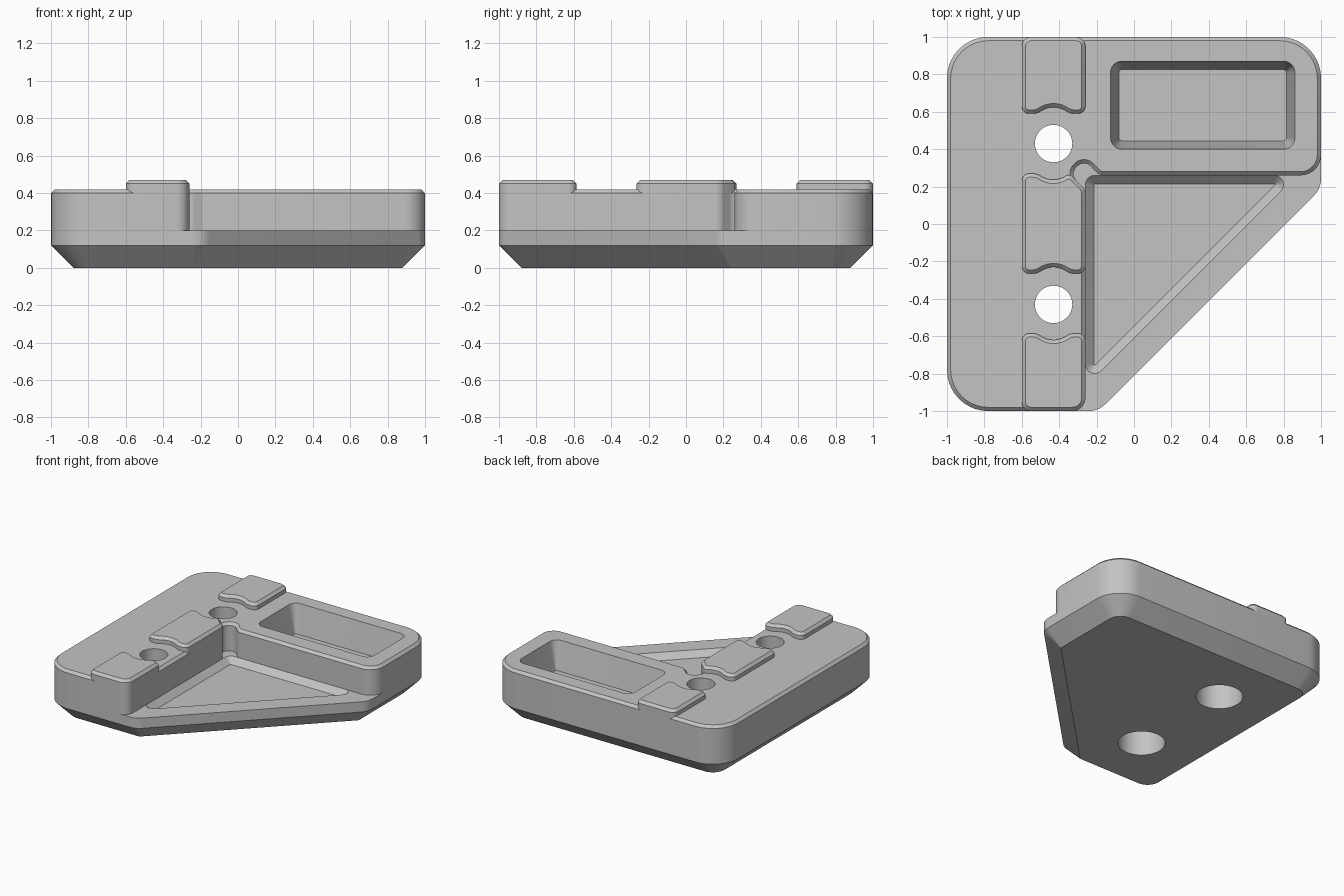
import bpy, bmesh, math
from mathutils import Vector

if "Cube" in bpy.data.objects:
    bpy.data.objects.remove(bpy.data.objects["Cube"], do_unlink=True)

GREY = (0.55, 0.55, 0.55, 1)
grey = bpy.data.materials.new("plain grey")
grey.use_nodes = True
grey.diffuse_color = GREY
grey.node_tree.nodes["Principled BSDF"].inputs["Base Color"].default_value = GREY


def rounded(corners, steps=10):
    """Counter-clockwise outline from (x, y, fillet radius) corners."""
    out, n = [], len(corners)
    for i, (x, y, r) in enumerate(corners):
        p = Vector((x, y))
        a = (Vector(corners[i - 1][:2]) - p).normalized()
        b = (Vector(corners[(i + 1) % n][:2]) - p).normalized()
        half = a.angle(b) / 2
        centre = p + (a + b).normalized() * r / math.sin(half)
        start = p + a * r / math.tan(half) - centre
        turn = math.pi - 2 * half
        if a.x * b.y - a.y * b.x > 0:
            turn = -turn
        for k in range(steps + 1):
            t = turn * k / steps
            c, s = math.cos(t), math.sin(t)
            out.append(centre + Vector((start.x * c - start.y * s, start.x * s + start.y * c)))
    return out


def inset(outline, d):
    """Move every edge inward by d."""
    out, n = [], len(outline)
    for i, p in enumerate(outline):
        u = (p - outline[i - 1]).normalized()
        v = (outline[(i + 1) % n] - p).normalized()
        m = Vector((-u.y, u.x)) + Vector((-v.y, v.x))
        out.append(p + m * (2 * d / m.length_squared))
    return out


def loft(name, outline, levels):
    """Solid through (inset, z) levels of one outline."""
    bm = bmesh.new()
    rings = [[bm.verts.new((p.x, p.y, z)) for p in inset(outline, d)] for d, z in levels]
    n = len(outline)
    for low, high in zip(rings, rings[1:]):
        for i in range(n):
            j = (i + 1) % n
            bm.faces.new((low[i], low[j], high[j], high[i]))
    bm.faces.new(rings[0][::-1])
    bm.faces.new(rings[-1])
    mesh = bpy.data.meshes.new(name)
    bm.to_mesh(mesh)
    bm.free()
    mesh.materials.append(grey)
    obj = bpy.data.objects.new(name, mesh)
    bpy.context.collection.objects.link(obj)
    return obj


def activate(obj):
    bpy.ops.object.select_all(action='DESELECT')
    obj.select_set(True)
    bpy.context.view_layer.objects.active = obj


def cut(obj, cutter):
    cutter.hide_render = True
    mod = obj.modifiers.new("cut", 'BOOLEAN')
    mod.operation, mod.solver, mod.object = 'DIFFERENCE', 'EXACT', cutter
    activate(obj)
    bpy.ops.object.modifier_apply(modifier=mod.name)


WX, WY = -0.26, 0.26        # inner walls of the raised L
HX, HY, HR = -0.43, 0.43, 0.1   # screw holes
R = 0.22

# Lower plate with a cut-off corner and chamfered underside
plate = loft("base_plate", rounded([
    (-1, -1, R), (-0.19, -1, 0.125), (1, 0.19, 0.125), (1, 1, R), (-1, 1, R)]),
    [(0.12, 0), (0, 0.12), (0, 0.2)])

# Raised L-shaped body with a relief notch in its inner corner
body = loft("raised_body", rounded([
    (-1, -1, R), (WX, -1, 0.07), (WX, 0.185, 0.06), (-0.345, 0.27, 0.05),
    (-0.265, 0.345, 0.05), (-0.185, WY, 0.06), (1, WY, 0.11), (1, 1, R), (-1, 1, R)]),
    [(0, 0.13), (0, 0.4), (0.02, 0.42)])

# Pockets, and screw holes widened from below for the screw heads
triangle = loft("triangle_cutter", rounded([
    (WX, -0.87, 0.05), (0.87, WY, 0.05), (WX, WY, 0.05)]),
    [(0.045, 0.155), (0, 0.2), (0, 0.25)])
cut(plate, triangle)
tray = loft("tray_cutter", rounded([
    (-0.125, 0.4, 0.06), (0.86, 0.4, 0.06), (0.86, 0.87, 0.06), (-0.125, 0.87, 0.06)]),
    [(0.045, 0.2), (0, 0.42), (0, 0.5)])
cut(body, tray)
cutters = [triangle, tray]
for side in (-1, 1):
    y = side * HY
    ring = [Vector((HX + HR * math.cos(a), y + HR * math.sin(a)))
            for a in (math.tau * k / 48 for k in range(48))]
    drill = loft("hole_cutter", ring, [(-0.068, -0.1), (-0.068, 0.25), (0, 0.25), (0, 0.6)])
    cut(plate, drill)
    cut(body, drill)
    cutters.append(drill)
for c in cutters:
    bpy.data.objects.remove(c, do_unlink=True)


def wavy_edge(y, side):
    """Pad edge curving around a hole, from left to right; side points to the pad."""
    return [(-0.6, y, 0.04), (-0.52, y, 0.08), (HX, y + side * 0.055, 0.12),
            (-0.34, y, 0.08), (WX, y, 0.04)]


# Three raised pads between and beyond the holes
PAD = [(0, 0.36), (0, 0.45), (0.02, 0.47)]
back = wavy_edge(0.59, 1) + [(WX, 1, 0.05), (-0.6, 1, 0.05)]
front = [(-0.6, -1, 0.05), (WX, -1, 0.07)] + wavy_edge(-0.585, -1)[::-1]
middle = wavy_edge(-0.265, 1) + [(WX, 0.185, 0.06), (-0.345, 0.27, 0.03)] \
    + wavy_edge(0.27, -1)[:3][::-1]
parts = [plate, body]
for name, corners in (("back_pad", back), ("middle_pad", middle), ("front_pad", front)):
    parts.append(loft(name, rounded(corners), PAD))

for obj in parts:
    activate(obj)
    bpy.ops.object.shade_smooth_by_angle(angle=math.radians(30))
